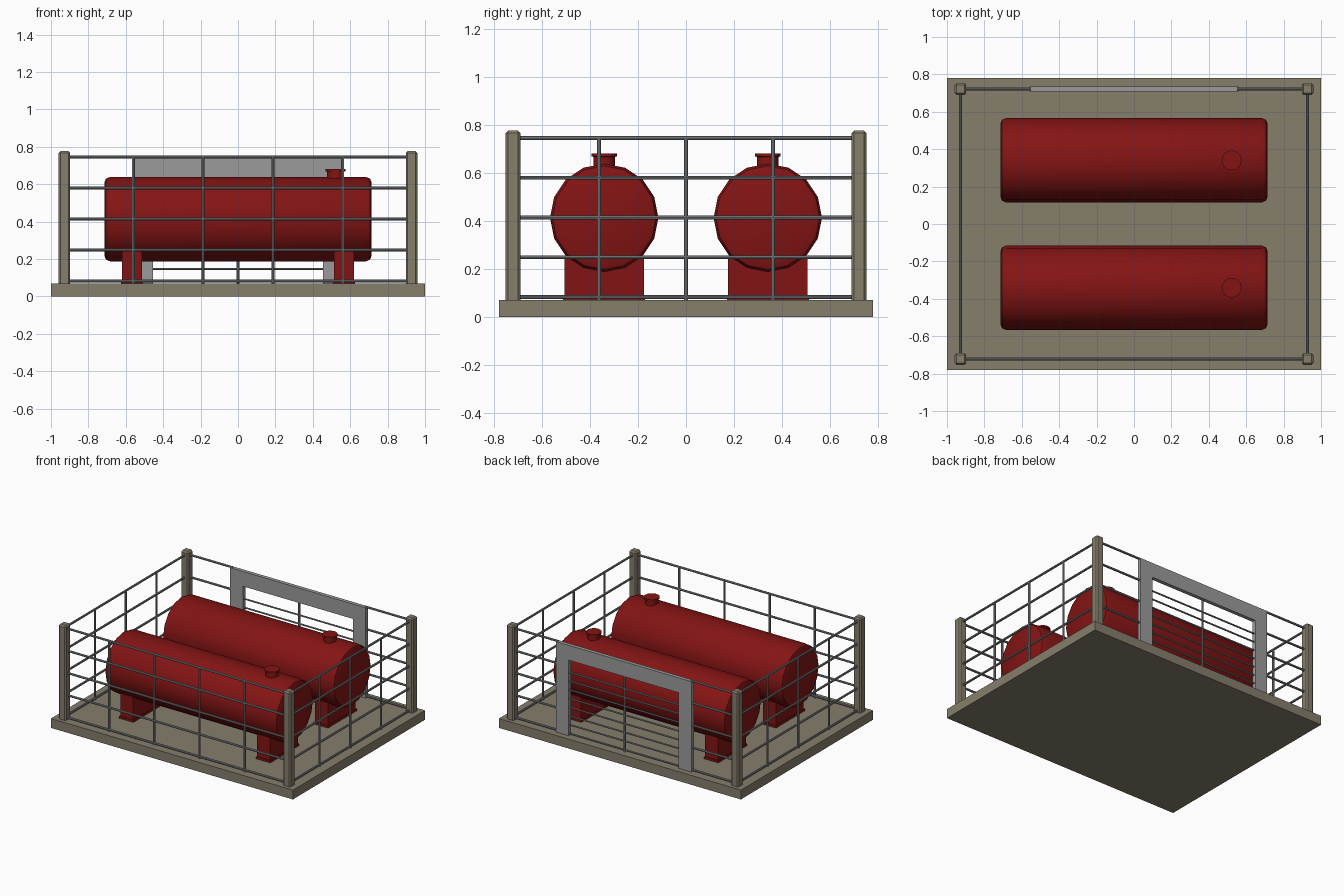
import bpy, bmesh, math
from mathutils import Vector, Matrix

if "Cube" in bpy.data.objects:
    bpy.data.objects.remove(bpy.data.objects["Cube"])


def material(name, rgb, rough=0.6):
    m = bpy.data.materials.new(name)
    m.use_nodes = True
    m.diffuse_color = (*rgb, 1)
    bsdf = next(n for n in m.node_tree.nodes if n.type == 'BSDF_PRINCIPLED')
    bsdf.inputs["Base Color"].default_value = (*rgb, 1)
    bsdf.inputs["Roughness"].default_value = rough
    return m


STONE = material("tan concrete", (0.24, 0.21, 0.15))
RED = material("tank red", (0.23, 0.007, 0.007))
GATE = material("gate grey", (0.33, 0.33, 0.33))
STEEL = material("rail grey", (0.24, 0.25, 0.26))


def finish(name, bm, mat, smooth=False):
    bmesh.ops.recalc_face_normals(bm, faces=bm.faces)
    me = bpy.data.meshes.new(name)
    bm.to_mesh(me)
    bm.free()
    me.materials.append(mat)
    ob = bpy.data.objects.new(name, me)
    bpy.context.collection.objects.link(ob)
    if smooth:
        bpy.ops.object.select_all(action='DESELECT')
        ob.select_set(True)
        bpy.context.view_layer.objects.active = ob
        bpy.ops.object.shade_smooth_by_angle(angle=math.radians(35))
    return ob


def add_box(bm, lo, hi):
    lo, hi = Vector(lo), Vector(hi)
    bmesh.ops.create_cube(bm, size=1, matrix=Matrix.Translation((lo + hi) / 2)
                          @ Matrix.Diagonal((*(hi - lo), 1)))


def add_bar(bm, a, b, r=0.008):
    a, b = Vector(a), Vector(b)
    d = b - a
    rot = d.to_track_quat('Z', 'Y').to_matrix().to_4x4()
    bmesh.ops.create_cone(bm, cap_ends=True, segments=8, radius1=r, radius2=r,
                          depth=d.length, matrix=Matrix.Translation((a + b) / 2) @ rot)


def add_lathe(bm, profile, segs, matrix):
    """Revolve (radius, height) points about the local z axis, with capped ends."""
    rings = [[bm.verts.new(matrix @ Vector((r * math.cos(t), r * math.sin(t), h)))
              for t in (math.tau * i / segs for i in range(segs))] for r, h in profile]
    for p, q in zip(rings, rings[1:]):
        for i in range(segs):
            j = (i + 1) % segs
            bm.faces.new((p[i], p[j], q[j], q[i]))
    bm.faces.new(rings[0][::-1])
    bm.faces.new(rings[-1])


FLOOR = 0.07
PX, PY = 0.928, 0.722          # fence line
LEVELS = [0.082 + 0.166 * i for i in range(5)]
TOP = LEVELS[-1]

# Platform
bm = bmesh.new()
add_box(bm, (-1, -0.78, 0), (1, 0.78, FLOOR))
finish("platform", bm, STONE)

# Corner posts with chamfered corners and caps
for sx in (-1, 1):
    for sy in (-1, 1):
        bm = bmesh.new()
        add_box(bm, (sx * PX - 0.031, sy * PY - 0.031, FLOOR),
                (sx * PX + 0.031, sy * PY + 0.031, 0.776))
        edges = [e for e in bm.edges if max(v.co.z for v in e.verts) > FLOOR + 0.01]
        bmesh.ops.bevel(bm, geom=edges, offset=0.01, segments=1, affect='EDGES')
        finish("corner_post", bm, STONE)

# Front fence
bm = bmesh.new()
for z in LEVELS:
    add_bar(bm, (-PX, -PY, z), (PX, -PY, z))
for x in (-0.56, -0.187, 0.187, 0.56):
    add_bar(bm, (x, -PY, FLOOR), (x, -PY, TOP))
finish("front_fence", bm, STEEL, True)

# Side fences
for side, x in (("right", -PX), ("left", PX)):
    bm = bmesh.new()
    for z in LEVELS:
        add_bar(bm, (x, -PY, z), (x, PY, z))
    for y in (-0.363, 0, 0.363):
        add_bar(bm, (x, y, FLOOR), (x, y, TOP))
    finish(side + "_fence", bm, STEEL, True)

# Back fence, on both sides of the gate
bm = bmesh.new()
for s in (-1, 1):
    for z in LEVELS:
        add_bar(bm, (s * PX, PY, z), (s * 0.55, PY, z))
finish("back_fence", bm, STEEL, True)

# Gate frame: one arch outline, extruded
bm = bmesh.new()
OUT, INN, HEAD = 0.56, 0.455, 0.635
outline = [(-OUT, FLOOR), (-OUT, TOP), (OUT, TOP), (OUT, FLOOR),
           (INN, FLOOR), (INN, HEAD), (-INN, HEAD), (-INN, FLOOR)]
face = bm.faces.new([bm.verts.new((x, PY - 0.014, z)) for x, z in outline])
ext = bmesh.ops.extrude_face_region(bm, geom=[face])
bmesh.ops.translate(bm, vec=(0, 0.028, 0),
                    verts=[v for v in ext["geom"] if isinstance(v, bmesh.types.BMVert)])
finish("gate_frame", bm, GATE)

# Gate bars
bm = bmesh.new()
for i in range(8):
    z = 0.082 + 0.065 * i
    add_bar(bm, (-INN, PY, z), (INN, PY, z), 0.006)
add_bar(bm, (0, PY, FLOOR), (0, PY, HEAD))
finish("gate_bars", bm, STEEL, True)

# Tanks, each with a filler neck and two saddles
R, LEN, CZ = 0.226, 0.715, 0.413
half = [(R - 0.032, LEN), (R - 0.01, LEN - 0.009), (R, LEN - 0.032)]
profile = [(r, -h) for r, h in half] + [(r, h) for r, h in reversed(half)]
neck = [(0.045, 0.6), (0.045, 0.667), (0.053, 0.669), (0.053, 0.681)]
for place, y in (("front", -0.341), ("back", 0.341)):
    bm = bmesh.new()
    add_lathe(bm, profile, 16, Matrix.Translation((0, y, CZ)) @ Matrix.Rotation(math.pi / 2, 4, 'Y'))
    finish(place + "_tank", bm, RED, True)

    bm = bmesh.new()
    add_lathe(bm, neck, 16, Matrix.Translation((0.522, y, 0)))
    finish(place + "_tank_neck", bm, RED, True)

    for x in (-0.566, 0.566):
        bm = bmesh.new()
        add_box(bm, (x - 0.053, y - 0.165, FLOOR), (x + 0.053, y + 0.165, 0.255))
        add_box(bm, (x - 0.059, y - 0.171, FLOOR), (x + 0.059, y + 0.171, FLOOR + 0.015))
        finish(place + "_tank_saddle", bm, RED)
